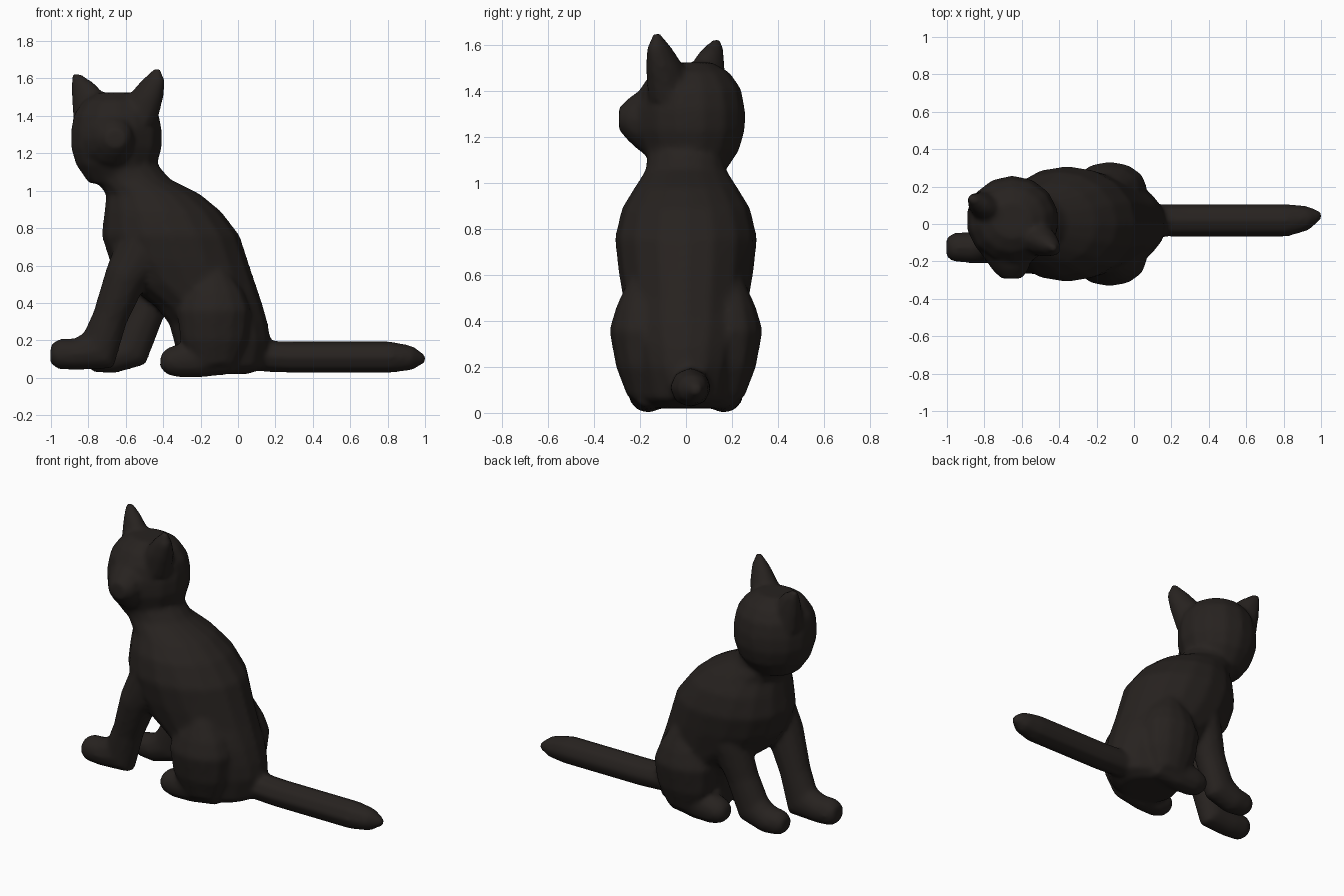
import bpy, bmesh, math
from mathutils import Vector

fur = bpy.data.materials.new("dark_fur")
fur.diffuse_color = (0.02, 0.016, 0.014, 1)
skin = bmesh.new()  # all parts gather here and are fused into one skin


def loft(rings, sides=12, side=(0, 1, 0), axis=None):
    """Skin oval rings (x, y, z, radius along side, other radius) with closed ends."""
    u = Vector(side).normalized()
    centres = [Vector(r[:3]) for r in rings]
    loops, faces = [], []
    for i, (c, r) in enumerate(zip(centres, rings)):
        if axis:
            t = Vector(axis)
        else:
            a = (c - centres[i - 1]).normalized() if i else Vector()
            b = (centres[i + 1] - c).normalized() if i < len(rings) - 1 else Vector()
            t = a + b
        v = t.cross(u).normalized()
        angles = [2 * math.pi * k / sides for k in range(sides)]
        loops.append([skin.verts.new(c + u * r[3] * math.cos(a) + v * r[4] * math.sin(a))
                      for a in angles])
    for lo, hi in zip(loops, loops[1:]):
        for k in range(sides):
            n = (k + 1) % sides
            faces.append(skin.faces.new((lo[k], lo[n], hi[n], hi[k])))
    faces.append(skin.faces.new(loops[0][::-1]))
    faces.append(skin.faces.new(loops[-1]))
    bmesh.ops.recalc_face_normals(skin, faces=faces)


UP = (0, 0, 1)

# Torso: height, chest x, back x, half width
torso = [(0.02, -0.28, 0.06, 0.15), (0.06, -0.31, 0.145, 0.19), (0.2, -0.345, 0.175, 0.22),
         (0.29, -0.37, 0.16, 0.24), (0.38, -0.44, 0.135, 0.265), (0.5, -0.6, 0.095, 0.275),
         (0.62, -0.685, 0.055, 0.295), (0.76, -0.73, 0.01, 0.31), (0.89, -0.715, -0.09, 0.28),
         (0.98, -0.705, -0.2, 0.225), (1.06, -0.765, -0.36, 0.175),
         (1.14, -0.8, -0.43, 0.17), (1.2, -0.76, -0.5, 0.12)]
loft([(0.5 * (f + b), 0, z, w, 0.5 * (b - f)) for z, f, b, w in torso], 16, axis=UP)

# Head
head = [(1.04, 0.15), (1.14, 0.22), (1.23, 0.247), (1.32, 0.248), (1.41, 0.23),
        (1.48, 0.18), (1.525, 0.1)]
loft([(-0.65, 0.02, z, r * 0.96, r) for z, r in head], 14, axis=UP)

# Muzzle
loft([(-0.68, -0.02, 1.275, 0.2, 0.19), (-0.675, -0.13, 1.275, 0.165, 0.17),
      (-0.67, -0.2, 1.275, 0.12, 0.135), (-0.66, -0.25, 1.28, 0.095, 0.095),
      (-0.655, -0.292, 1.28, 0.055, 0.05)], 12, side=(1, 0, 0))

# Ears, widest across the turned head
across = (0.85, -0.52, 0)
loft([(-0.76, 0.07, 1.36, 0.13, 0.1), (-0.795, 0.09, 1.5, 0.105, 0.07),
      (-0.83, 0.112, 1.575, 0.068, 0.045), (-0.87, 0.137, 1.63, 0.02, 0.015)],
     10, across, UP)
loft([(-0.55, -0.06, 1.36, 0.125, 0.1), (-0.495, -0.09, 1.5, 0.105, 0.08),
      (-0.455, -0.115, 1.585, 0.073, 0.05), (-0.432, -0.127, 1.652, 0.02, 0.015)],
     10, across, UP)

# Front legs with paws: x, y, z, half width, half thickness
loft([(-0.46, -0.145, 0.76, 0.13, 0.17), (-0.6, -0.155, 0.54, 0.11, 0.115),
      (-0.685, -0.135, 0.32, 0.09, 0.095), (-0.745, -0.125, 0.145, 0.085, 0.125),
      (-0.87, -0.125, 0.125, 0.085, 0.085), (-0.96, -0.125, 0.127, 0.078, 0.082),
      (-1.003, -0.125, 0.13, 0.055, 0.05)])
loft([(-0.3, 0.145, 0.76, 0.13, 0.17), (-0.43, 0.155, 0.54, 0.11, 0.115),
      (-0.5, 0.135, 0.33, 0.09, 0.1), (-0.575, 0.13, 0.15, 0.085, 0.115),
      (-0.68, 0.13, 0.105, 0.085, 0.085), (-0.77, 0.13, 0.105, 0.075, 0.075),
      (-0.81, 0.13, 0.105, 0.05, 0.045)])

# Haunches and hind feet
haunch = [(0.07, 0.12, 0.06), (0.2, 0.18, 0.11), (0.36, 0.2, 0.14), (0.46, 0.16, 0.11),
          (0.57, 0.08, 0.06)]
for s in (-1, 1):
    loft([(-0.13, s * 0.195, z, ry, rx) for z, rx, ry in haunch], axis=UP)
    loft([(-0.03, s * 0.16, 0.11, 0.07, 0.09), (-0.2, s * 0.165, 0.1, 0.085, 0.1),
          (-0.32, s * 0.165, 0.09, 0.088, 0.09), (-0.38, s * 0.165, 0.088, 0.075, 0.072),
          (-0.415, s * 0.165, 0.09, 0.045, 0.035)])

# Tail
loft([(0.05, 0.02, 0.12, 0.09, 0.085), (0.28, 0.02, 0.11, 0.09, 0.086),
      (0.82, 0.02, 0.11, 0.09, 0.086), (0.93, 0.03, 0.105, 0.068, 0.068),
      (1.005, 0.045, 0.1, 0.02, 0.02)], 8)

# Fuse the parts into one smooth-shaded cat
mesh = bpy.data.meshes.new("sitting_cat")
skin.to_mesh(mesh)
skin.free()
mesh.materials.append(fur)
cat = bpy.data.objects.new("sitting_cat", mesh)
bpy.context.collection.objects.link(cat)
fuse = cat.modifiers.new("fuse", 'REMESH')
fuse.mode = 'VOXEL'
fuse.voxel_size = 0.016
fuse.use_smooth_shade = True
blend = cat.modifiers.new("blend", 'SMOOTH')
blend.factor = 0.5
blend.iterations = 6
